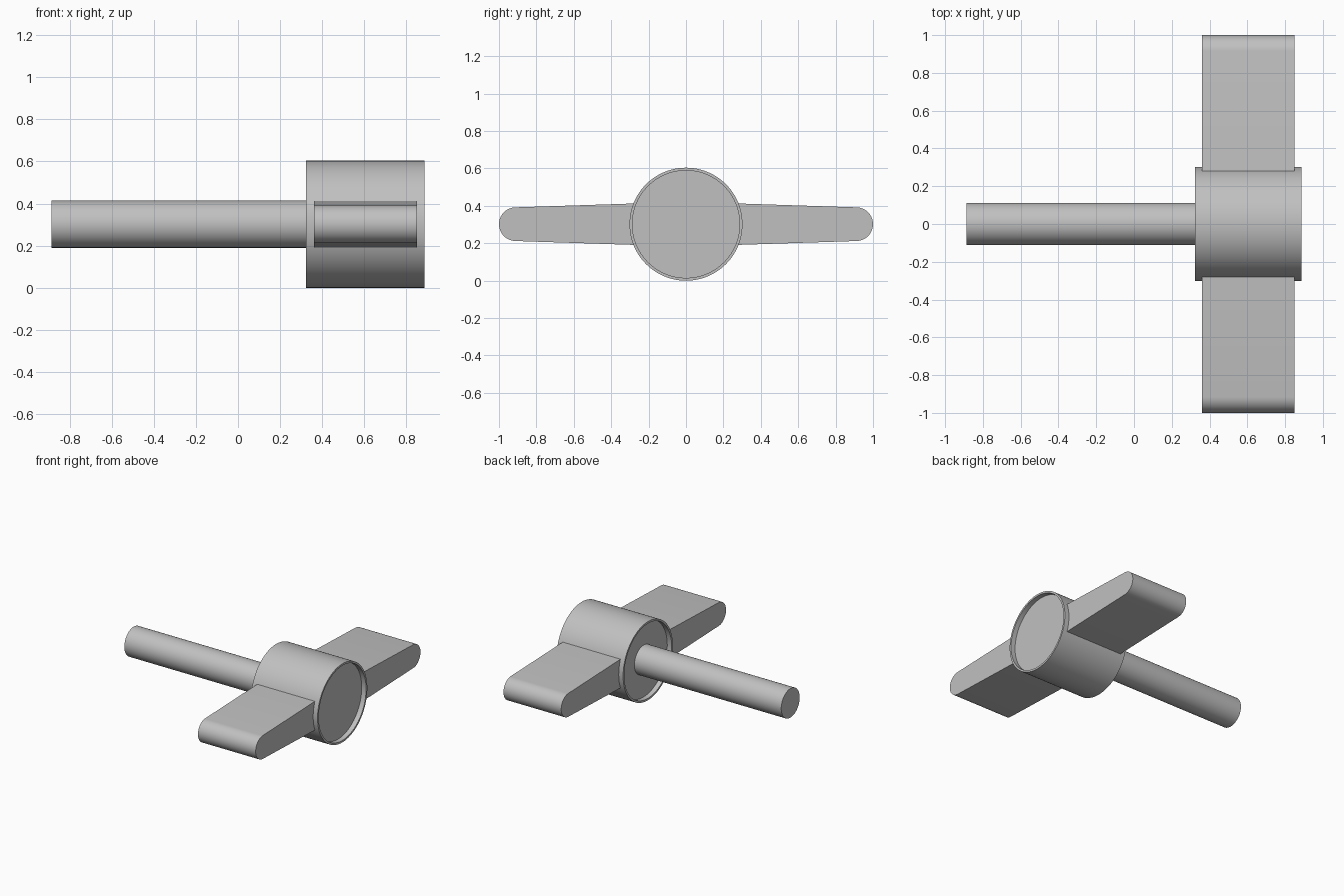
import bpy, bmesh, math

if "Cube" in bpy.data.objects:
    bpy.data.objects.remove(bpy.data.objects["Cube"], do_unlink=True)

AXIS_Z = 0.302          # height of the shared axis
HUB_R = 0.302
HUB_X = (0.323, 0.887)  # hub ends
WING_X = (0.36, 0.85)   # wing sides, level with the recess floors

grey = bpy.data.materials.new("plain grey")
grey.use_nodes = True
colour = (0.53, 0.53, 0.53, 1)
grey.diffuse_color = colour
grey.node_tree.nodes["Principled BSDF"].inputs["Base Color"].default_value = colour


def finish(name, bm):
    bmesh.ops.recalc_face_normals(bm, faces=bm.faces)
    mesh = bpy.data.meshes.new(name)
    bm.to_mesh(mesh)
    bm.free()
    mesh.materials.append(grey)
    obj = bpy.data.objects.new(name, mesh)
    bpy.context.collection.objects.link(obj)
    bpy.ops.object.select_all(action="DESELECT")
    obj.select_set(True)
    bpy.context.view_layer.objects.active = obj
    bpy.ops.object.shade_smooth_by_angle(angle=math.radians(30))


def lathe(name, profile, sides=96):
    """Turn (x, radius) points around the shared axis and cap both ends."""
    bm = bmesh.new()
    rings = []
    for x, r in profile:
        angles = [2 * math.pi * i / sides for i in range(sides)]
        rings.append([bm.verts.new((x, r * math.cos(a), AXIS_Z + r * math.sin(a)))
                      for a in angles])
    for a, b in zip(rings, rings[1:]):
        for i in range(sides):
            j = (i + 1) % sides
            bm.faces.new((a[i], a[j], b[j], b[i]))
    bm.faces.new(rings[0])
    bm.faces.new(rings[-1])
    finish(name, bm)


def wing(name, side):
    """Tapered wing with a round tip, its root curved to sit in the hub wall."""
    tip_r, tip_y = 0.09, 0.91
    outline = []
    for i in range(25):
        a = math.radians(-86 + 172 * i / 24)
        outline.append((tip_y + tip_r * math.cos(a), tip_r * math.sin(a)))
    root_r, root_a = HUB_R - 0.006, math.asin(0.113 / HUB_R)
    for i in range(9):
        a = root_a * (1 - i / 4)
        outline.append((root_r * math.cos(a), root_r * math.sin(a)))
    bm = bmesh.new()
    face = bm.faces.new([bm.verts.new((WING_X[0], side * y, AXIS_Z + z))
                         for y, z in outline])
    out = bmesh.ops.extrude_face_region(bm, geom=[face], use_keep_orig=True)
    verts = [v for v in out["geom"] if isinstance(v, bmesh.types.BMVert)]
    bmesh.ops.translate(bm, verts=verts, vec=(WING_X[1] - WING_X[0], 0, 0))
    finish(name, bm)


# Hub with a shallow recess in each end
RIM_R = 0.287
lathe("hub", [(WING_X[0], RIM_R), (HUB_X[0], RIM_R), (HUB_X[0], HUB_R),
              (HUB_X[1], HUB_R), (HUB_X[1], RIM_R), (WING_X[1], RIM_R)])

# Shaft
lathe("shaft", [(-0.887, 0.112), (WING_X[0] + 0.02, 0.112)], 64)

# Wings
wing("front_wing", -1)
wing("back_wing", 1)
